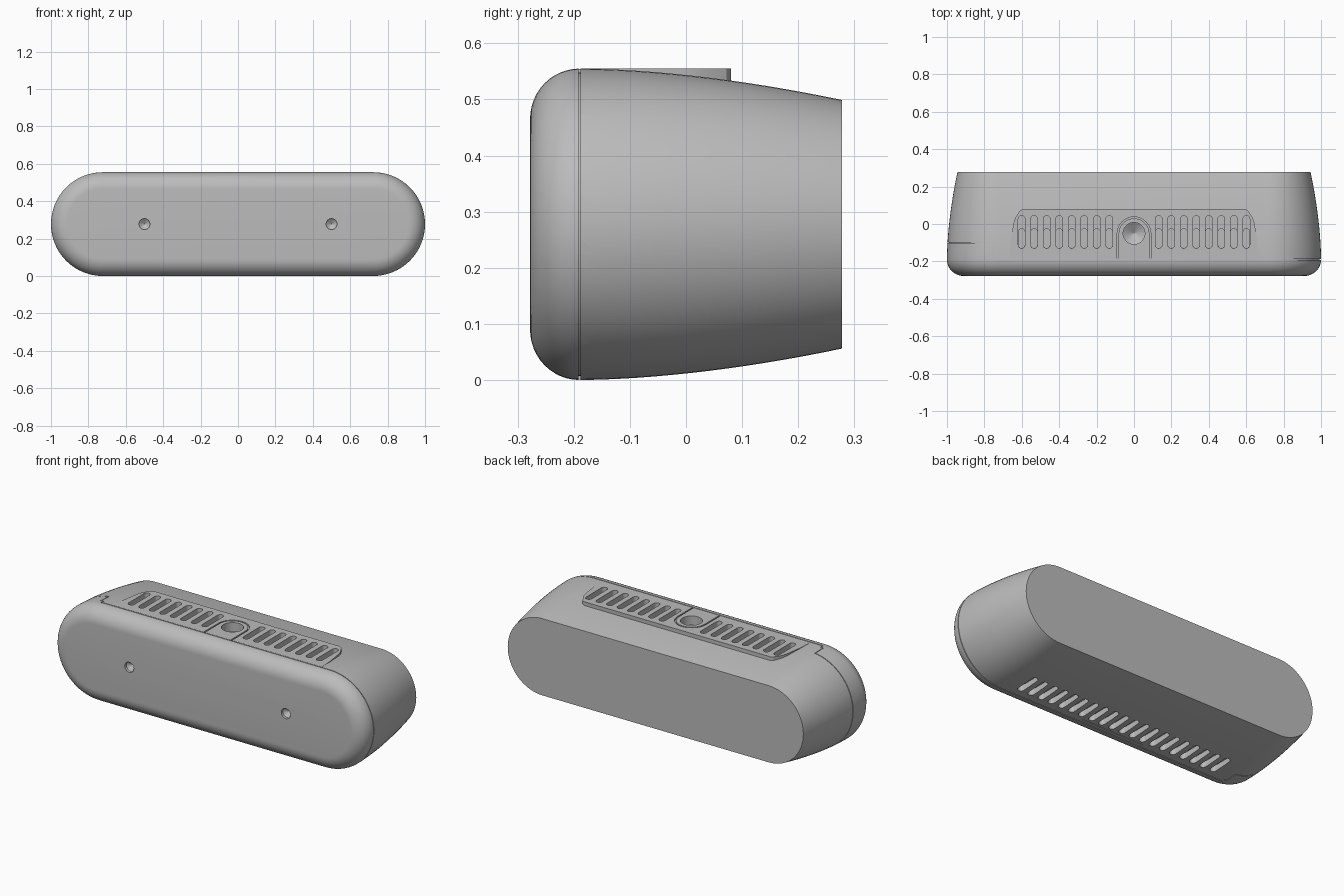
import bpy, bmesh, math
from mathutils import Vector

cube = bpy.data.objects.get("Cube")
if cube:
    bpy.data.objects.remove(cube)

R, STRAIGHT, SEAM, BACK = 0.2775, 0.7225, -0.19, 0.278


def material(name, value):
    m = bpy.data.materials.new(name)
    m.use_nodes = True
    color = (value, value, value, 1)
    m.diffuse_color = color
    m.node_tree.nodes["Principled BSDF"].inputs["Base Color"].default_value = color
    return m


grey = material("grey plastic", 0.5)
light = material("light grey lining", 0.85)


def finish(name, bm, mat=grey):
    bmesh.ops.recalc_face_normals(bm, faces=bm.faces)
    mesh = bpy.data.meshes.new(name)
    bm.to_mesh(mesh)
    bm.free()
    mesh.materials.append(mat)
    obj = bpy.data.objects.new(name, mesh)
    bpy.context.collection.objects.link(obj)
    return obj


def loft(bm, rings, closed=True):
    """Skin a list of rings and cap both ends."""
    rows = [[bm.verts.new(p) for p in ring] for ring in rings]
    n = len(rows[0])
    for a, b in zip(rows, rows[1:]):
        for i in range(n):
            j = (i + 1) % n
            bm.faces.new((a[i], a[j], b[j], b[i]))
    bm.faces.new(rows[0])
    bm.faces.new(rows[-1][::-1])


def prism(bm, outline, z0, z1):
    loft(bm, [[(x, y, z) for x, y in outline] for z in (z0, z1)])


def box(bm, x0, x1, y0, y1, z0, z1):
    prism(bm, [(x0, y0), (x1, y0), (x1, y1), (x0, y1)], z0, z1)


def arc(cx, cy, r, start, end, steps):
    angles = [math.radians(start + (end - start) * i / steps) for i in range(steps + 1)]
    return [(cx + r * math.cos(a), cy + r * math.sin(a)) for a in angles]


def slot(x, y0, y1, r=0.018):
    return arc(x, y1 - r, r, 0, 180, 8) + arc(x, y0 + r, r, 180, 360, 8)


def stadium(y, inset):
    r = R - inset
    pts = arc(STRAIGHT, R, r, -90, 90, 32) + arc(-STRAIGHT, R, r, 90, 270, 32)
    return [(x, y, z) for x, z in pts]


def taper(y):
    return 0.056 * (max(0, y - SEAM) / (BACK - SEAM)) ** 1.75


# Body: rounded front edge, then a gently curved taper to the flat back
bm = bmesh.new()
rings = []
for i in range(13):
    a = math.pi / 2 * i / 12
    rings.append(stadium(SEAM - 0.088 * math.cos(a), 0.09 * (1 - math.sin(a))))
for i in range(1, 15):
    y = SEAM + (BACK - SEAM) * i / 14
    rings.append(stadium(y, taper(y)))
loft(bm, rings)
body = finish("body", bm)

# Raised vent plate with a level top
bm = bmesh.new()
half = [(0.665, -0.185), (0.66, -0.1), (0.645, 0.0), (0.636, 0.03),
        (0.61, 0.072), (0.595, 0.08)]
prism(bm, half + [(-x, y) for x, y in reversed(half)], 0.5, 0.5555)
plate = finish("vent_plate", bm)


# Cutter for seams: half a stadium swept as a thin rib around the body
def seam(bm, y, x_side, x_end):
    end = arc(STRAIGHT, R, 1, -90, 90, 32)
    centers = [(x_end, -90)] + [(None, -90 + 180 * i / 32) for i in range(33)] + [(x_end, 90)]
    rings = []
    for x, ang in centers:
        a = math.radians(ang)
        base = STRAIGHT * x_side if x is None else x
        ring = []
        for dy, d in ((-1, -0.007), (1, -0.007), (1, 0.02), (-1, 0.02)):
            r = R - taper(y) + d
            ring.append((base + x_side * r * math.cos(a), y + dy * 0.002, R + r * math.sin(a)))
        rings.append(ring)
    loft(bm, rings)


bm = bmesh.new()
seam(bm, SEAM, 1, -0.74)
seam(bm, -0.1, -1, -0.755)
seams = finish("seam_cutter", bm)

# Cutter for the seam steps and the latch line underneath
bm = bmesh.new()
for z0, z1 in ((-0.02, 0.008), (0.547, 0.58)):
    box(bm, -0.757, -0.753, -0.17, -0.098, z0, z1)
    box(bm, -0.757, -0.738, -0.174, -0.17, z0, z1)
    box(bm, -0.742, -0.738, -0.192, -0.174, z0, z1)
box(bm, -0.2, 0.2, -0.169, -0.165, -0.02, 0.006)
steps = finish("seam_step_cutter", bm)

# Cutter for the vents: shallow slot with a deeper front portion
bm = bmesh.new()
deep = bmesh.new()
for side in (-1, 1):
    for i in range(8):
        x = side * (0.132 + i * 0.067)
        prism(bm, slot(x, -0.13, 0.045), 0.51, 0.6)
        prism(deep, slot(x, -0.129, -0.025, 0.0175), 0.46, 0.52)
vents = finish("vent_cutter", bm)
deep_vents = finish("deep_vent_cutter", deep)

# Cutter and light lining for the row of slots underneath
bm = bmesh.new()
lining = bmesh.new()
for i in range(20):
    x = (i - 9.5) * 0.0667
    prism(bm, slot(x, -0.15, -0.01), -0.05, 0.04)
    prism(lining, slot(x, -0.149, -0.011, 0.0175), 0.035, 0.0405)
lower_vents = finish("lower_vent_cutter", bm)
finish("lower_vent_lining", lining, light)

# Cutter for the arched mount outline
bm = bmesh.new()
outer = [(0.09, -0.186)] + arc(0, -0.052, 0.09, 0, 180, 24) + [(-0.09, -0.186)]
inner = [(-0.082, -0.186)] + arc(0, -0.052, 0.082, 180, 0, 24) + [(0.082, -0.186)]
prism(bm, outer + inner, 0.547, 0.6)
arch = finish("arch_cutter", bm)


# Cutter for the mount socket and the two front holes, with conical bottoms
def drill(bm, entry, direction, r, depth, tip):
    d = Vector(direction)
    u = Vector((1, 0, 0))
    v = d.cross(u)
    rings = []
    for t, rad in ((-0.05, r), (depth, r), (depth + tip, r * 0.05)):
        c = Vector(entry) + d * t
        rings.append([c + u * x + v * y for x, y in arc(0, 0, rad, 0, 352.5, 47)])
    loft(bm, rings)


bm = bmesh.new()
drill(bm, (0, -0.05, 0.555), (0, 0, -1), 0.058, 0.05, 0.035)
for x in (-0.5, 0.5):
    drill(bm, (x, -0.278, R), (0, 1, 0), 0.029, 0.015, 0.02)
holes = finish("hole_cutter", bm)

# Carve every cutter, then drop the helpers
cutters = [seams, steps, vents, deep_vents, lower_vents, arch, holes]
plans = {body: cutters, plate: [vents, deep_vents, arch, holes]}
for obj, tools in plans.items():
    bpy.ops.object.select_all(action="DESELECT")
    obj.select_set(True)
    bpy.context.view_layer.objects.active = obj
    for tool in tools:
        mod = obj.modifiers.new(tool.name, "BOOLEAN")
        mod.operation = "DIFFERENCE"
        mod.solver = "EXACT"
        mod.use_self = True
        mod.object = tool
        bpy.ops.object.modifier_apply(modifier=mod.name)
    bpy.ops.object.shade_smooth_by_angle(angle=math.radians(30))
for tool in cutters:
    bpy.data.objects.remove(tool)
